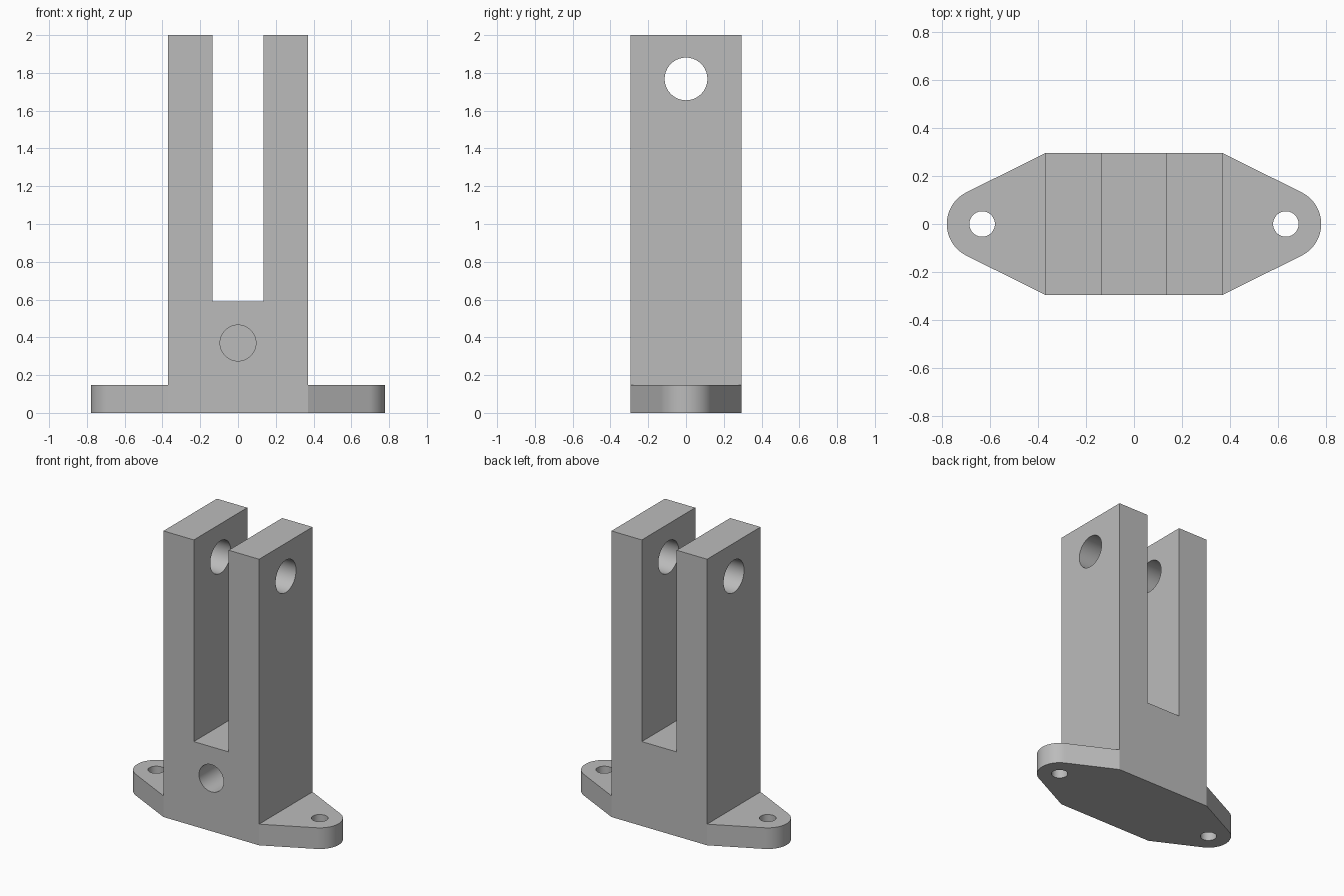
import bpy, bmesh
from math import atan2, asin, hypot, pi, cos, sin
from mathutils import Matrix, Vector

HALF_W, HALF_D, TOP = 0.37, 0.295, 2.0
SLOT, FLOOR, BASE = 0.135, 0.59, 0.148
EAR_X, EAR_R = 0.632, 0.147

cube = bpy.data.objects.get("Cube")
if cube:
    bpy.data.objects.remove(cube, do_unlink=True)

grey = bpy.data.materials.new("plain grey")
grey.use_nodes = True
colour = (0.5, 0.5, 0.5, 1)
grey.diffuse_color = colour
grey.node_tree.nodes["Principled BSDF"].inputs["Base Color"].default_value = colour


def link(name, bm):
    bmesh.ops.recalc_face_normals(bm, faces=bm.faces)
    mesh = bpy.data.meshes.new(name)
    bm.to_mesh(mesh)
    bm.free()
    mesh.materials.append(grey)
    obj = bpy.data.objects.new(name, mesh)
    bpy.context.collection.objects.link(obj)
    return obj


def prism(name, points, direction):
    """Extrude a closed outline along a direction."""
    bm = bmesh.new()
    face = bm.faces.new([bm.verts.new(p) for p in points])
    new = bmesh.ops.extrude_face_region(bm, geom=[face])["geom"]
    verts = [v for v in new if isinstance(v, bmesh.types.BMVert)]
    bmesh.ops.translate(bm, verts=verts, vec=direction)
    return link(name, bm)


def cutter(name, centre, radius, depth, axis):
    bm = bmesh.new()
    turn = Vector((0, 0, 1)).rotation_difference(Vector(axis)).to_matrix().to_4x4()
    bmesh.ops.create_cone(bm, cap_ends=True, segments=64, radius1=radius, radius2=radius,
                          depth=depth, matrix=Matrix.Translation(centre) @ turn)
    obj = link(name, bm)
    obj.hide_render = True
    return obj


def boolean(target, tool, operation):
    mod = target.modifiers.new(tool.name, "BOOLEAN")
    mod.operation, mod.object, mod.solver = operation, tool, "EXACT"
    bpy.context.view_layer.objects.active = target
    bpy.ops.object.modifier_apply(modifier=mod.name)
    bpy.data.objects.remove(tool, do_unlink=True)


# Base flange: straight middle with sides tangent to rounded ears
dx, dy = HALF_W - EAR_X, HALF_D
tangent = atan2(dy, dx) - (pi / 2 - asin(EAR_R / hypot(dx, dy)))
steps = 32
ear = [(EAR_X + EAR_R * cos(a), EAR_R * sin(a))
       for a in (tangent * (2 * i / steps - 1) for i in range(steps + 1))]
right_side = [(HALF_W, -HALF_D)] + ear + [(HALF_W, HALF_D)]
outline = right_side + [(-x, -y) for x, y in right_side]
bracket = prism("clevis_bracket", [(x, y, 0) for x, y in outline], (0, 0, BASE))

# Upright fork with an open slot
half = [(HALF_W, 0), (HALF_W, TOP), (SLOT, TOP), (SLOT, FLOOR)]
fork_outline = half + [(-x, z) for x, z in reversed(half)]
fork = prism("fork", [(x, -HALF_D, z) for x, z in fork_outline], (0, 2 * HALF_D, 0))
boolean(bracket, fork, "UNION")

# Bolt holes, pin hole through both prongs, blind hole in the front
for side in (-1, 1):
    boolean(bracket, cutter("bolt_hole", (side * EAR_X, 0, 0), 0.053, 1, (0, 0, 1)), "DIFFERENCE")
boolean(bracket, cutter("pin_hole", (0, 0, 1.768), 0.113, 2, (1, 0, 0)), "DIFFERENCE")
boolean(bracket, cutter("blind_hole", (0, -HALF_D, 0.37), 0.095, 0.6, (0, 1, 0)), "DIFFERENCE")

# Smooth the curved walls, keep the edges crisp
bpy.ops.object.select_all(action="DESELECT")
bracket.select_set(True)
bpy.context.view_layer.objects.active = bracket
bpy.ops.object.shade_smooth_by_angle(angle=pi / 9)
